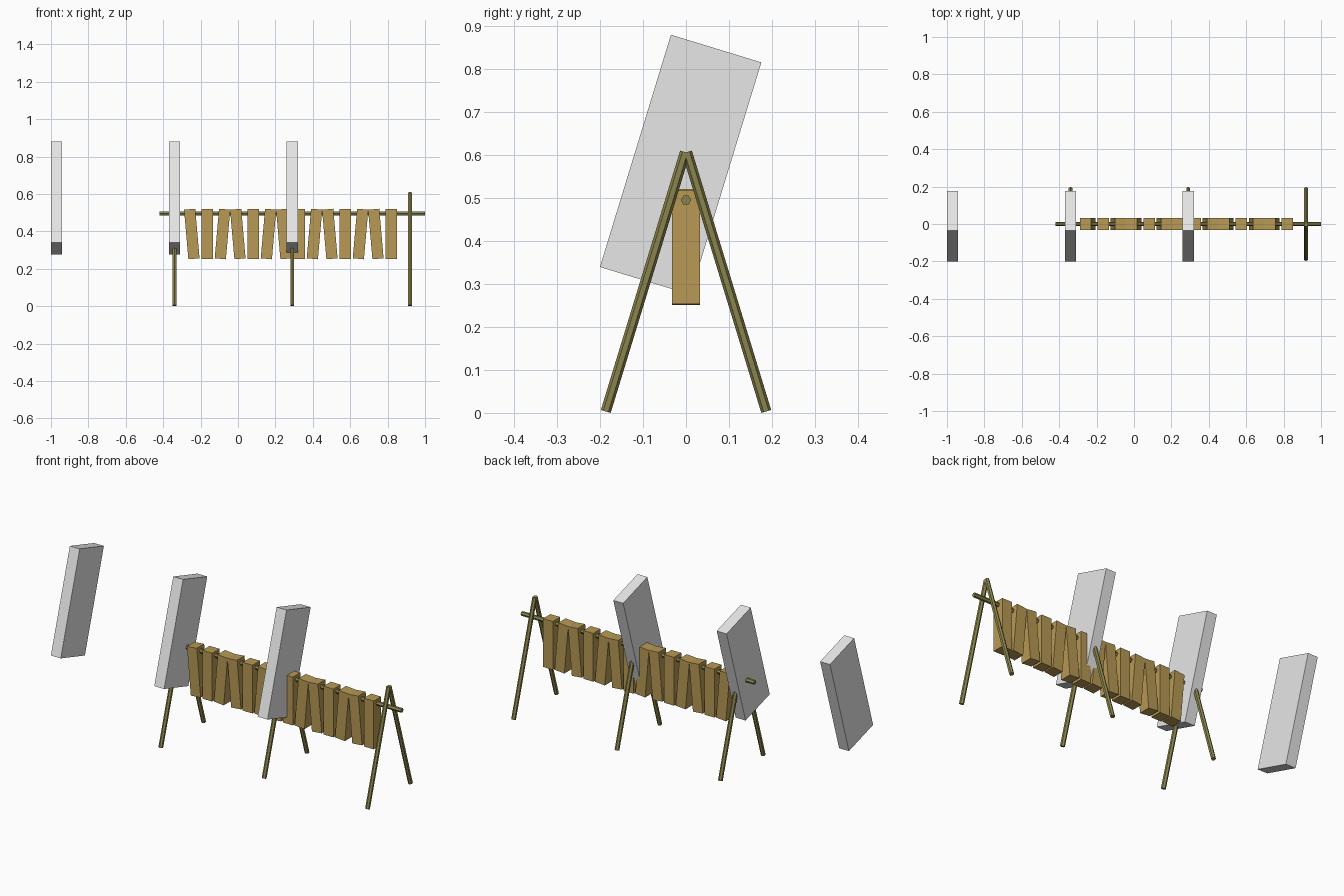
import bpy
from math import radians
from mathutils import Vector

if "Cube" in bpy.data.objects:
    bpy.data.objects.remove(bpy.data.objects["Cube"], do_unlink=True)


def make_material(name, rgb):
    mat = bpy.data.materials.new(name)
    mat.use_nodes = True
    mat.diffuse_color = (*rgb, 1)
    mat.node_tree.nodes["Principled BSDF"].inputs["Base Color"].default_value = (*rgb, 1)
    return mat


wood = make_material("light wood", (0.48, 0.32, 0.09))
pole = make_material("olive pole", (0.26, 0.235, 0.075))
grey = make_material("pale grey", (0.8, 0.8, 0.8))


def box(name, size, location, rotation, mat):
    bpy.ops.mesh.primitive_cube_add(size=1, location=location, rotation=rotation)
    obj = bpy.context.object
    obj.name = name
    obj.scale = size
    obj.data.materials.append(mat)


def hex_pole(name, length, location, rotation):
    bpy.ops.mesh.primitive_cylinder_add(vertices=6, radius=0.012, depth=length,
                                        location=location, rotation=rotation)
    obj = bpy.context.object
    obj.name = name
    obj.data.materials.append(pole)


STEP = 0.63
LEAN = radians(17)

# A-frame legs: three pairs
for i in range(3):
    x = -0.34 + i * STEP
    for side, word in ((-1, "front"), (1, "back")):
        hex_pole(f"{word}_leg_{i + 1}", 0.631, (x, side * 0.0945, 0.305), (side * LEAN, 0, 0))

# Horizontal rail
hex_pole("rail", 1.42, (0.29, 0, 0.495), (0, radians(90), 0))

# Hanging planks: tilted, straight, tilted the other way
for i in range(14):
    tilt = radians((-5, 0, 5)[i % 3])
    box(f"plank_{i + 1}", (0.06, 0.064, 0.266), (-0.247 + i * 0.082, 0, 0.386), (0, tilt, 0), wood)

# Leaning slabs
for i in range(3):
    box(f"slab_{i + 1}", (0.06, 0.22, 0.565), (-0.97 + i * STEP, -0.0125, 0.5775), (-LEAN, 0, 0), grey)
